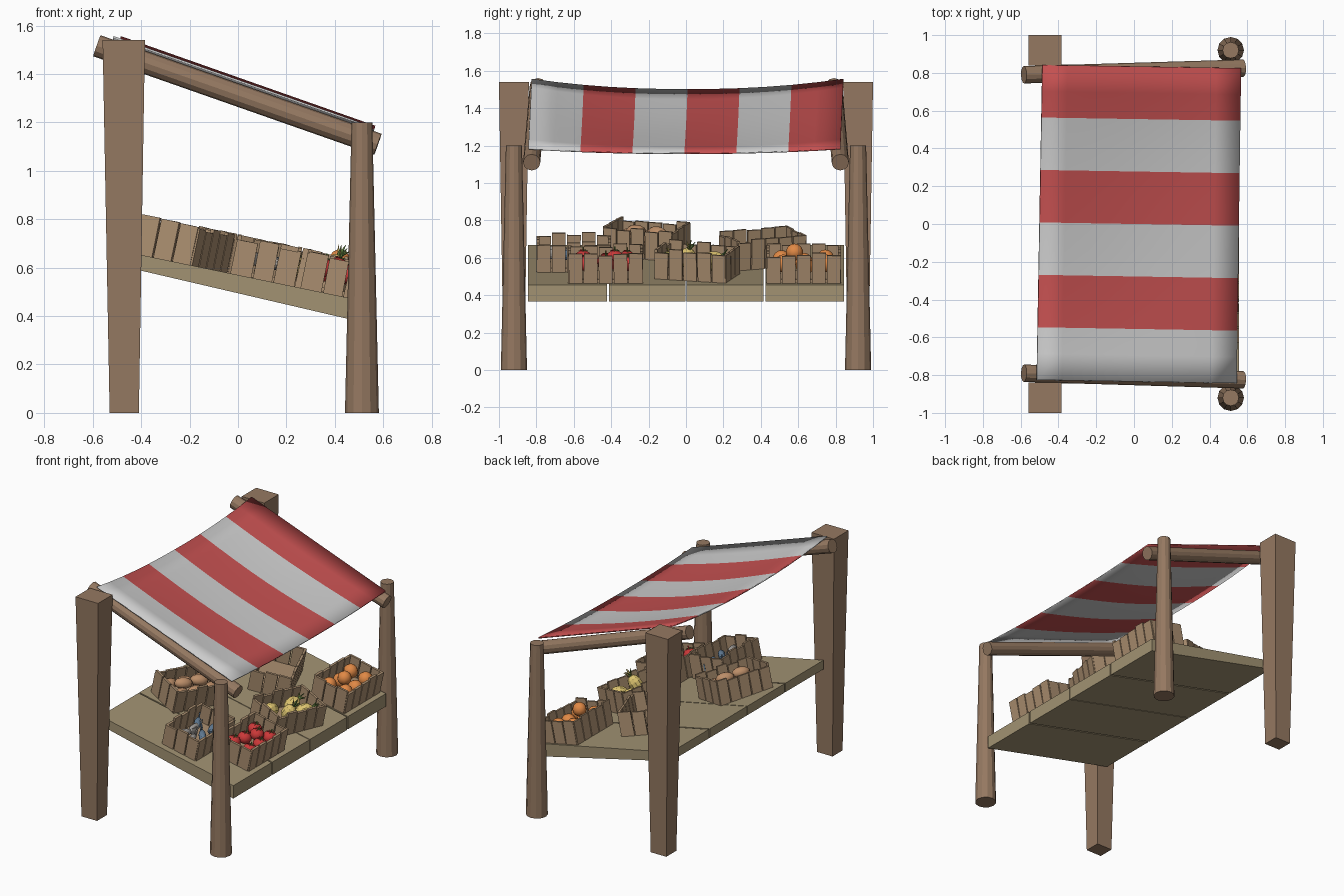
import bpy, bmesh, math, random
from mathutils import Matrix, Vector

if "Cube" in bpy.data.objects:
    bpy.data.objects.remove(bpy.data.objects["Cube"])

random.seed(4)
T, R = Matrix.Translation, Matrix.Rotation
mats = {}

def mat(name, rgb):
    if name not in mats:
        mats[name] = bpy.data.materials.new(name)
        mats[name].diffuse_color = (*rgb, 1)
    return mats[name]

WOOD = mat("dark_wood", (.30, .19, .12))
SHELF = mat("shelf_wood", (.36, .29, .17))
CRATE = mat("crate_wood", (.40, .27, .16))
RED = mat("cloth_red", (.55, .08, .08))
WHITE = mat("cloth_white", (.72, .72, .72))
GREEN = mat("leaf_green", (.12, .22, .05))

def add(name, bm, *materials, matrix=Matrix(), smooth=False):
    me = bpy.data.meshes.new(name)
    bmesh.ops.recalc_face_normals(bm, faces=bm.faces)
    for f in bm.faces:
        f.smooth = smooth
    bm.to_mesh(me)
    bm.free()
    for m in materials:
        me.materials.append(m)
    ob = bpy.data.objects.new(name, me)
    ob.matrix_world = matrix
    bpy.context.collection.objects.link(ob)
    return ob

def box(bm, center, size, rot=Matrix()):
    bmesh.ops.create_cube(bm, size=1, matrix=T(center) @ rot @ Matrix.Diagonal((*size, 1)))

def cone(bm, a, b, r1, r2, sides, mi=0):
    a, b = Vector(a), Vector(b)
    q = (b - a).to_track_quat('Z', 'Y').to_matrix().to_4x4()
    n = len(bm.faces)
    bmesh.ops.create_cone(bm, cap_ends=True, segments=sides, radius1=r1, radius2=r2,
                          depth=(b - a).length, matrix=T((a + b) / 2) @ q)
    bm.faces.ensure_lookup_table()
    for f in bm.faces[n:]:
        f.material_index = mi

def ball(bm, center, size, rot=Matrix()):
    bmesh.ops.create_uvsphere(bm, u_segments=10, v_segments=7, radius=1,
                              matrix=T(center) @ rot @ Matrix.Diagonal((*size, 1)))

# Posts and roof beams on both sides
for s, side in ((-1, "left"), (1, "right")):
    bm = bmesh.new()
    box(bm, (-.472, s * .92, .77), (.175, .16, 1.54))
    for v in bm.verts:
        if v.co.z < .1:
            v.co.x = -.47 + (v.co.x + .472) * .69
            v.co.y = s * .92 + (v.co.y - s * .92) * .69
    add("back_post_" + side, bm, WOOD)
    bm = bmesh.new()
    cone(bm, (.512, s * .92, 0), (.512, s * .92, 1.2), .07, .043, 12)
    add("front_post_" + side, bm, WOOD)
    bm = bmesh.new()
    cone(bm, (-.583, s * .79, 1.517), (.578, s * .825, 1.11), .046, .046, 12)
    add("roof_beam_" + side, bm, WOOD)

# Sagging striped awning
bm = bmesh.new()
NX, NY = 8, 12
grid = []
for j in range(NY + 1):
    v = j / NY
    t = 2 * v - 1
    row = []
    for i in range(NX + 1):
        u = i / NX
        sag = (.055 - .03 * u + .03 * math.sin(math.pi * u)) * (1 - abs(t) ** 2.2)
        x0, x1 = -.515 + .03 * v, .543 + .023 * v
        y0, y1 = -.825 - .018 * u, .842 - .017 * u
        row.append(bm.verts.new((x0 + (x1 - x0) * u, y0 + (y1 - y0) * v,
                                 1.553 - .37 * u - sag)))
    grid.append(row)
for j in range(NY):
    for i in range(NX):
        f = bm.faces.new((grid[j][i], grid[j][i + 1], grid[j + 1][i + 1], grid[j + 1][i]))
        f.material_index = (j // 2) % 2
awning = add("awning", bm, WHITE, RED, smooth=True)
mod = awning.modifiers.new("thickness", 'SOLIDIFY')
mod.thickness, mod.offset = .008, 0

# Sloping shelf planks
profile = [(-.475, .668), (-.475, .605), (.555, .365), (.555, .455)]
for k, (y0, y1) in enumerate(((-.845, -.422), (-.412, -.003), (.003, .415), (.425, .845))):
    bm = bmesh.new()
    a = [bm.verts.new((x, y0, z)) for x, z in profile]
    b = [bm.verts.new((x, y1, z)) for x, z in profile]
    bm.faces.new(a)
    bm.faces.new(b)
    for i in range(4):
        n = (i + 1) % 4
        bm.faces.new((a[i], a[n], b[n], b[i]))
    add(f"shelf_plank_{k + 1}", bm, SHELF)

# Crates: local x is the depth, local y the length
W, D, H, TH = .40, .27, .155, .016

def crate(name, x, y, deg):
    m = T((x, y, .569 - .207 * x)) @ R(math.atan(.207), 4, 'Y') @ R(math.radians(deg), 4, 'Z')
    bm = bmesh.new()
    box(bm, (0, 0, .012), (D - .02, W - .02, .02))
    for s in (-1, 1):
        for i in range(5):
            h = H + random.uniform(-.012, .012)
            box(bm, (s * (D - TH) / 2, (i - 2) * W / 5, h / 2), (TH, W / 5 - .007, h),
                R(random.uniform(-.02, .02), 4, 'X'))
        for i in range(3):
            h = H + random.uniform(-.012, .012)
            box(bm, ((i - 1) * D / 3.1, s * (W - TH) / 2, h / 2), (D / 3.1 - .007, TH, h),
                R(random.uniform(-.02, .02), 4, 'Y'))
    add(name, bm, CRATE, matrix=m)
    return m

tomato_m = crate("tomato_crate", .39, -.43, 0)
orange_m = crate("orange_crate", .39, .63, 0)
pine_m = crate("pineapple_crate", .33, .06, -17)
fish_m = crate("fish_crate", .10, -.60, 0)
root_m = crate("potato_crate", -.24, -.21, -22)
crate("empty_crate", 0, .41, 22)

spots = [(-.06, -.12), (.06, -.11), (-.055, 0), (.06, .005), (-.06, .115), (.055, .12)]

# Oranges
bm = bmesh.new()
for x, y in spots:
    ball(bm, (x, y, .09 + random.uniform(-.01, .02)), (.048,) * 3)
ball(bm, (0, -.05, .145), (.046,) * 3)
add("oranges", bm, mat("orange", (.75, .25, .06)), matrix=orange_m, smooth=True)

# Tomatoes with stalks
bm = bmesh.new()
for x, y in spots + [(0, .05)]:
    z = .09 + random.uniform(-.01, .015) + (.035 if x == 0 else 0)
    ball(bm, (x, y, z), (.047, .047, .04))
    for k in range(5):
        a = k * math.tau / 5
        cone(bm, (x, y, z + .039), (x + .026 * math.cos(a), y + .026 * math.sin(a), z + .04),
             .006, .001, 4, 1)
    cone(bm, (x, y, z + .035), (x + .006, y, z + .06), .005, .004, 5, 1)
add("tomatoes", bm, mat("tomato_red", (.6, .04, .04)), GREEN, matrix=tomato_m, smooth=True)

# Pineapples with leaf crowns
bm = bmesh.new()
for p, d in (((-.05, -.10, .085), (.2, -1, .35)), ((.05, -.04, .11), (.3, .3, 1)),
             ((.05, .09, .09), (.3, 1, .4)), ((-.05, .07, .085), (-.2, 1, .4))):
    p, d = Vector(p), Vector(d).normalized()
    q = d.to_track_quat('Z', 'Y').to_matrix().to_4x4()
    ball(bm, p, (.045, .045, .06), q)
    base = p + d * .052
    for k in range(6):
        a = k * math.tau / 6
        out = q.to_3x3() @ Vector((.028 * math.cos(a), .028 * math.sin(a), .045))
        cone(bm, base, base + out, .009, .001, 4, 1)
    cone(bm, base, base + d * .06, .011, .001, 4, 1)
add("pineapples", bm, mat("pineapple_yellow", (.72, .55, .16)), GREEN, matrix=pine_m)

# Fish with tails
for name, rgb, pts in (("blue_fish", (.12, .20, .30), ((-.06, .07, .5), (.04, .1, .2), (.05, -.03, .7))),
                       ("grey_fish", (.36, .34, .32), ((-.05, -.1, -.3), (.03, -.12, .3), (-.04, 0, .1)))):
    bm = bmesh.new()
    for x, y, a in pts:
        rot = R(a, 4, 'Z')
        ball(bm, (x, y, .08), (.024, .065, .028), rot)
        tail = Vector((x, y, .08)) + rot.to_3x3() @ Vector((0, .085, 0))
        box(bm, tail, (.008, .04, .045), rot)
    add(name, bm, mat(name, rgb), matrix=fish_m)

# Potatoes
bm = bmesh.new()
for x, y in spots + [(0, -.06), (0, .06)]:
    ball(bm, (x, y, .085 + (.035 if x == 0 else 0)), (.04, .062, .036),
         R(random.uniform(-.7, .7), 4, 'Z'))
add("potatoes", bm, mat("potato_brown", (.50, .27, .14)), matrix=root_m, smooth=True)

for m in bpy.data.materials:
    if m.users and not m.is_grease_pencil:
        m.use_nodes = True
        m.node_tree.nodes["Principled BSDF"].inputs["Base Color"].default_value = m.diffuse_color
